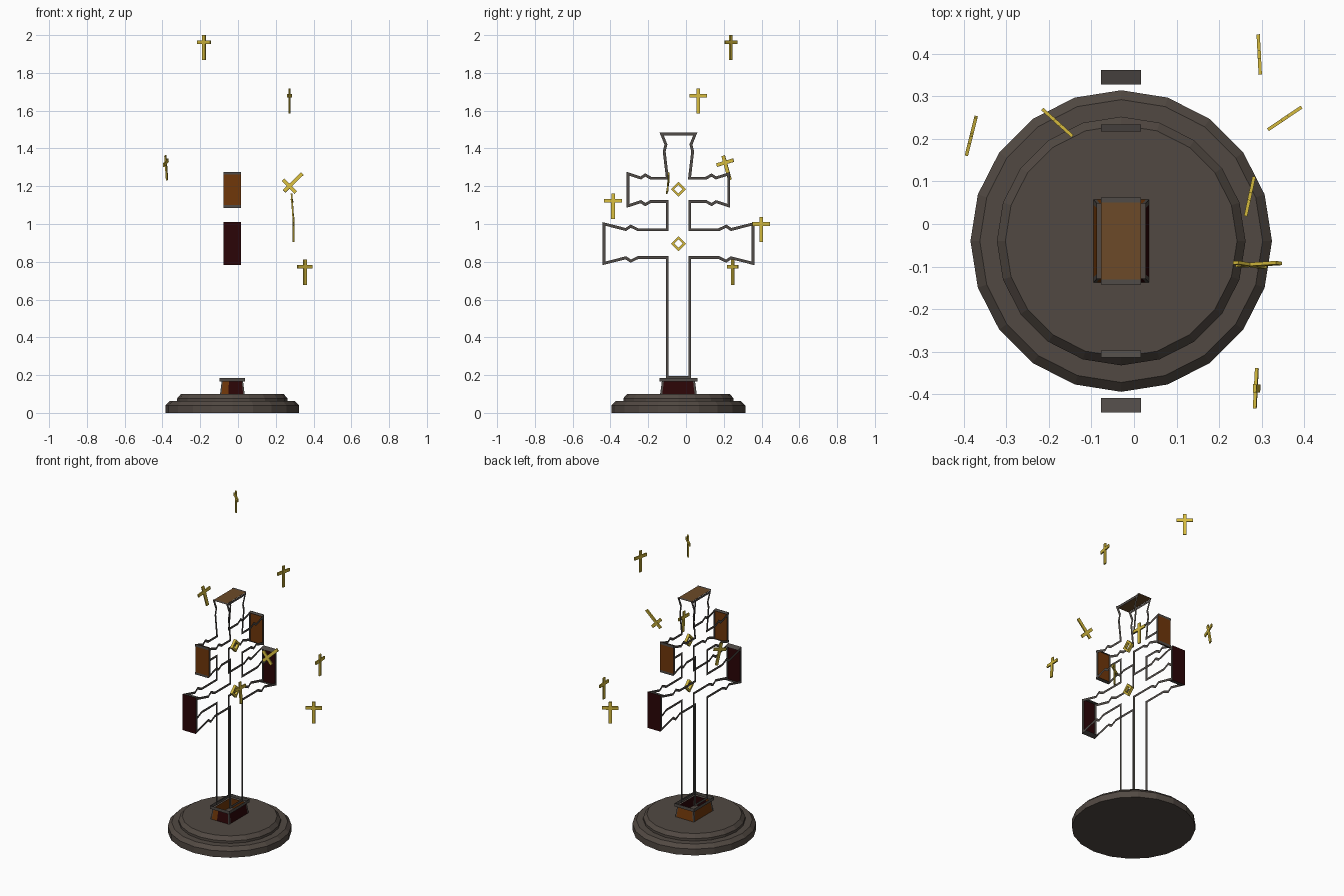
import bpy, bmesh
from math import radians
from mathutils import Matrix, Vector

cube = bpy.data.objects.get("Cube")
if cube:
    bpy.data.objects.remove(cube, do_unlink=True)

CX, CY = -0.03, -0.04           # axis of the stand
X_PLANES = (-0.077, 0.016)      # the two faces of the open cross


def material(name, rgb):
    m = bpy.data.materials.new(name)
    m.use_nodes = True
    m.diffuse_color = (*rgb, 1)
    m.node_tree.nodes["Principled BSDF"].inputs["Base Color"].default_value = (*rgb, 1)
    return m


STONE = material("brown_grey_stone", (0.083, 0.066, 0.055))
FRAME = material("grey_frame", (0.08, 0.07, 0.063))
GOLD = material("gold", (0.66, 0.49, 0.047))
AMBER = material("amber_pane", (0.16, 0.038, 0.003))
PALE = material("pale_amber_pane", (0.15, 0.068, 0.021))
RED = material("dark_red_pane", (0.024, 0.0015, 0.002))


def finish(name, bm, *mats):
    me = bpy.data.meshes.new(name)
    bm.to_mesh(me)
    bm.free()
    for m in mats:
        me.materials.append(m)
    ob = bpy.data.objects.new(name, me)
    bpy.context.scene.collection.objects.link(ob)
    return ob


def add_face(bm, pts, index=0):
    f = bm.faces.new([bm.verts.new(p) for p in pts])
    f.material_index = index


def add_box(bm, size, loc):
    bmesh.ops.create_cube(bm, size=1, matrix=Matrix.Translation(loc) @ Matrix.Diagonal((*size, 1)))


# Stepped round base with twenty sides
bm = bmesh.new()
prev = None
for r, z in [(0.354, 0), (0.354, 0.04), (0.332, 0.062), (0.292, 0.062), (0.292, 0.077), (0.272, 0.1)]:
    ring = bmesh.ops.create_circle(bm, segments=20, radius=r,
                                   matrix=Matrix.Translation((CX, CY, z)))["verts"]
    if prev:
        for i in range(20):
            j = (i + 1) % 20
            bm.faces.new((prev[i], prev[j], ring[j], ring[i]))
    else:
        bm.faces.new(ring[::-1])
    prev = ring
bm.faces.new(prev)
bmesh.ops.recalc_face_normals(bm, faces=bm.faces)
finish("stepped_base", bm, STONE)


# Open socket on the base: sloped panes, grey corners and an upright rim
def corners(hx, hy, z):
    return [Vector((CX + sx * hx, CY + sy * hy, z)) for sx, sy in ((-1, -1), (1, -1), (1, 1), (-1, 1))]


bm = bmesh.new()
low, high = corners(0.065, 0.097, 0.1), corners(0.057, 0.088, 0.165)
cuts = (0, 0.06, 0.34, 0.94, 1)
side_colours = ((0, 1, 2, 0), (0, 2, 2, 0), (0, 1, 1, 0), (0, 1, 1, 0))
for i in range(4):
    j = (i + 1) % 4
    for k, colour in enumerate(side_colours[i]):
        a, b = cuts[k], cuts[k + 1]
        add_face(bm, (low[i].lerp(low[j], a), low[i].lerp(low[j], b),
                      high[i].lerp(high[j], b), high[i].lerp(high[j], a)), colour)
finish("socket_panes", bm, FRAME, AMBER, RED)

bm = bmesh.new()
low, high = corners(0.067, 0.1, 0.165), corners(0.067, 0.1, 0.185)
for i in range(4):
    j = (i + 1) % 4
    add_face(bm, (low[i], low[j], high[j], high[i]))
finish("socket_rim", bm, FRAME)

# Flat ribbon outline of the double-armed cross, mirrored, on both faces
LOWER_Z, UPPER_Z = 0.896, 1.181
lower_arm = [(0.067, 0.081), (0.212, 0.081), (0.253, 0.101), (0.28, 0.083), (0.402, 0.114)]
upper_arm = [(0.067, 0.069), (0.144, 0.069), (0.176, 0.087), (0.2, 0.071), (0.274, 0.095)]
half = [(0.067, 0.18)]
for arm, zc in ((lower_arm, LOWER_Z), (upper_arm, UPPER_Z)):
    half += [(d, zc - h) for d, h in arm] + [(d, zc + h) for d, h in reversed(arm)]
half += [(0.083, 1.385), (0.074, 1.42), (0.1, 1.484)]
outer = [Vector(p) for p in half + [(-d, z) for d, z in reversed(half)]]
count = len(outer)


def inward(i):
    e = (outer[(i + 1) % count] - outer[i]).normalized()
    return Vector((-e.y, e.x))


inner = []
for i, p in enumerate(outer):
    n1, n2 = inward(i - 1), inward(i)
    inner.append(p + (n1 + n2) * (0.015 / (1 + n1.dot(n2))))
for name, x in zip(("right_outline", "left_outline"), X_PLANES):
    bm = bmesh.new()
    for i in range(count):
        j = (i + 1) % count
        add_face(bm, [(x, CY + p.x, p.y) for p in (outer[i], outer[j], inner[j], inner[i])])
    finish(name, bm, FRAME)


# Panes closing the arm ends, with short grey returns
def strip(bm, p, q, index=0):
    x0, x1 = X_PLANES
    add_face(bm, ((x0, *p), (x1, *p), (x1, *q), (x0, *q)), index)


for side, s in (("front", -1), ("back", 1)):
    for level, d, zc, h, depth, drop, pane in (("lower", 0.402, LOWER_Z, 0.114, 0.034, 0.009, RED),
                                              ("upper", 0.274, UPPER_Z, 0.095, 0.017, 0.005, AMBER)):
        bm = bmesh.new()
        y = CY + s * d
        strip(bm, (y, zc - h), (y, zc + h), 1)
        for t in (-1, 1):
            strip(bm, (y, zc + t * h), (y - s * depth, zc + t * (h - drop)))
            if level == "upper":
                strip(bm, (y + s * 0.003, zc + t * h), (y + s * 0.003, zc + t * (h - 0.014)))
        finish(f"{side}_{level}_arm_end", bm, FRAME, pane)

# Top pane with grey ends
bm = bmesh.new()
strip(bm, (CY - 0.102, 1.485), (CY + 0.102, 1.485), 1)
for s in (-1, 1):
    strip(bm, (CY + s * 0.102, 1.488), (CY + s * 0.09, 1.488))
finish("top_pane", bm, FRAME, PALE)

# Gold diamond rings just inside the left face
for name, zc in (("lower_diamond", LOWER_Z), ("upper_diamond", UPPER_Z + 0.003)):
    bm = bmesh.new()
    for i in range(4):
        parts = bmesh.ops.create_cube(bm, size=1)["verts"]
        bmesh.ops.transform(bm, verts=parts, matrix=Matrix.Translation((0.008, CY, zc))
                            @ Matrix.Rotation(radians(45 + 90 * i), 4, "X")
                            @ Matrix.Translation((0, 0, 0.022))
                            @ Matrix.Diagonal((0.016, 0.056, 0.012, 1)))
    finish(name, bm, GOLD)

# Small floating gold crosses: position, then yaw, roll and pitch
for i, (loc, yaw, roll, pitch) in enumerate((
        ((-0.18, 0.238, 1.963), -42, 0, 0),
        ((0.272, 0.065, 1.68), 78, 0, 0),
        ((-0.382, 0.207, 1.325), 76, -16, 0),
        ((0.272, -0.096, 1.2), -9, -135, 9),
        ((0.286, -0.386, 1.123), 87, 0, -4),
        ((0.294, 0.398, 1.0), 93, 0, 0),
        ((0.354, 0.248, 0.773), 34, 0, 0))):
    bm = bmesh.new()
    add_box(bm, (0.019, 0.008, 0.134), (0, 0, -0.029))
    add_box(bm, (0.095, 0.0078, 0.019), (0, 0, 0))
    ob = finish(f"floating_cross_{i + 1}", bm, GOLD)
    ob.matrix_world = (Matrix.Translation(loc) @ Matrix.Rotation(radians(yaw), 4, "Z")
                       @ Matrix.Rotation(radians(roll), 4, "Y") @ Matrix.Rotation(radians(pitch), 4, "X"))
